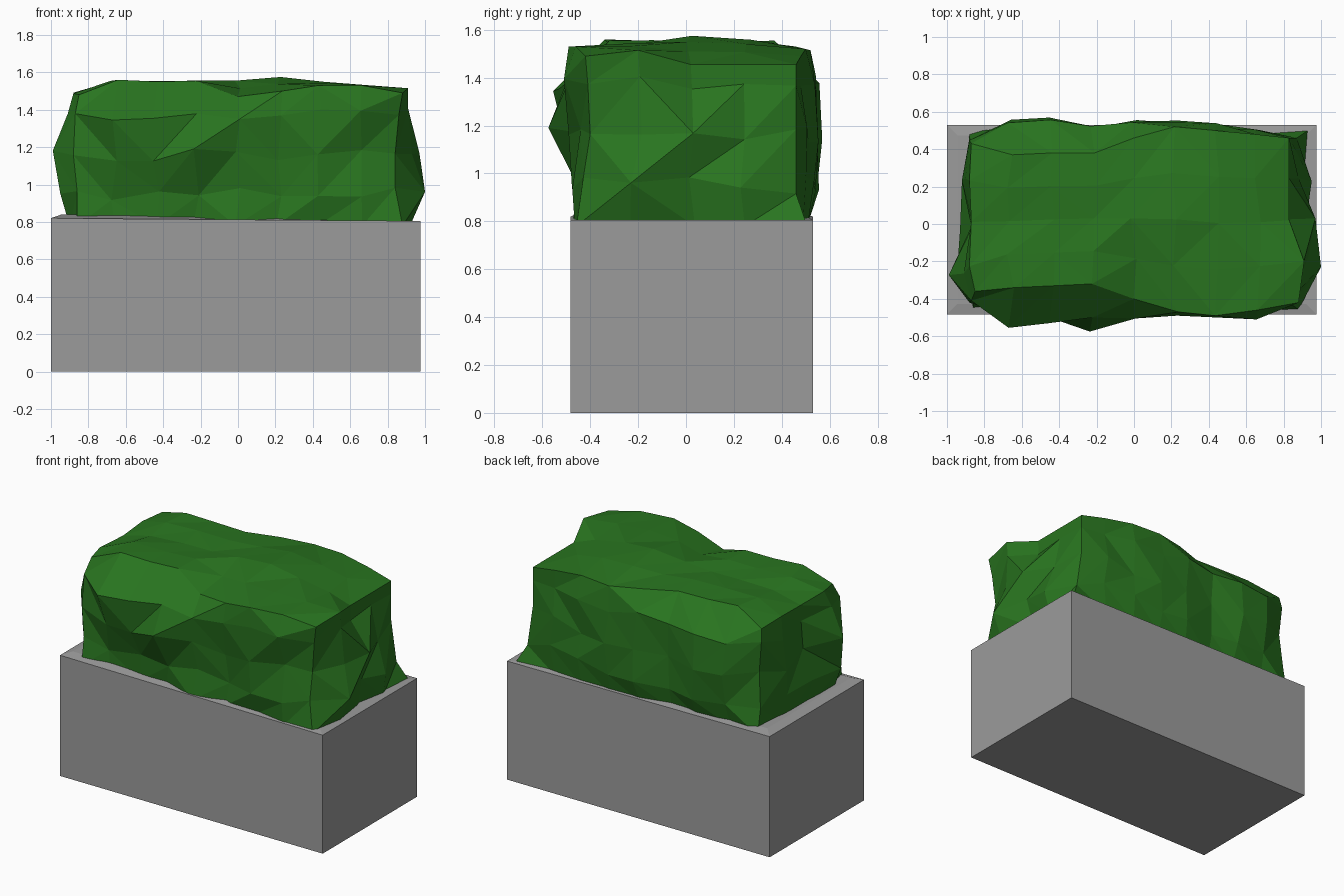
import bpy
import bmesh
import random

random.seed(11)

default_cube = bpy.data.objects.get("Cube")
if default_cube:
    bpy.data.objects.remove(default_cube, do_unlink=True)


def make_material(name, colour):
    material = bpy.data.materials.new(name)
    material.use_nodes = True
    material.diffuse_color = (*colour, 1)
    shader = material.node_tree.nodes["Principled BSDF"]
    shader.inputs["Base Color"].default_value = (*colour, 1)
    return material


def add_object(name, bm, material):
    bmesh.ops.recalc_face_normals(bm, faces=bm.faces)
    mesh = bpy.data.meshes.new(name)
    bm.to_mesh(mesh)
    bm.free()
    mesh.materials.append(material)
    part = bpy.data.objects.new(name, mesh)
    bpy.context.collection.objects.link(part)
    return part


def wobble(amount):
    return random.uniform(-amount, amount)


stone_grey = make_material("stone grey", (0.33, 0.33, 0.33))
leaf_green = make_material("leaf green", (0.022, 0.178, 0.014))

# Planter: a plain block whose top rises slightly towards one end
LEFT, RIGHT, FRONT, BACK = -1, 0.975, -0.483, 0.53
bm = bmesh.new()
bmesh.ops.create_cube(bm, size=1)
for v in bm.verts:
    is_top, is_left = v.co.z > 0, v.co.x < 0
    v.co.x = LEFT if is_left else RIGHT
    v.co.y = FRONT if v.co.y < 0 else BACK
    v.co.z = (0.82 if is_left else 0.805) if is_top else 0
bm.normal_update()
top_face = max(bm.faces, key=lambda f: f.normal.z)
bmesh.ops.inset_region(bm, faces=[top_face], thickness=0.08)
for v in top_face.verts:
    v.co.z = 0.84 if v.co.x < 0 else 0.805
add_object("planter", bm, stone_grey)

# Hedge: outlines along its length, one value per column of leaves
front_low = [-0.42, -0.49, -0.50, -0.575, -0.48, -0.44, -0.49, -0.44, -0.40]
front_high = [-0.41, -0.555, -0.53, -0.50, -0.505, -0.49, -0.50, -0.51, -0.41]
front_rim = [-0.36, -0.34, -0.33, -0.32, -0.40, -0.47, -0.49, -0.46, -0.42]
back_bulge = [0.48, 0.56, 0.57, 0.53, 0.58, 0.57, 0.54, 0.51, 0.46]
back_rim = [0.43, 0.37, 0.38, 0.38, 0.46, 0.52, 0.50, 0.48, 0.46]
front_height = [1.48, 1.56, 1.55, 1.555, 1.47, 1.50, 1.53, 1.53, 1.49]
crest_height = [1.48, 1.53, 1.54, 1.54, 1.555, 1.575, 1.55, 1.51, 1.455]
back_height = [1.48, 1.555, 1.545, 1.54, 1.53, 1.515, 1.52, 1.49, 1.455]

# Hedge ends: one row per level, from the bottom up, running front to back
left_end = [[-0.86, -0.90, -0.90, -0.90, -0.88],
            [-0.86, -0.95, -0.93, -0.92, -0.88],
            [-0.88, -0.99, -0.87, -0.92, -0.86],
            [-0.87, -0.91, -0.86, -0.90, -0.88],
            [-0.85, -0.88, -0.87, -0.88, -0.87]]
right_end = [[0.88, 0.92, 0.88, 0.92, 0.94],
             [0.84, 1.0, 0.92, 0.95, 0.87],
             [0.84, 0.93, 0.97, 0.88, 0.83],
             [0.86, 0.91, 0.83, 0.83, 0.83],
             [0.88, 0.91, 0.83, 0.83, 0.83]]
levels = [0.78, 0.95, 1.16, 1.37]
COLUMNS, ROWS, TOP = 8, 4, 4


def front_y(i, k):
    if k < 2:
        return -0.45 + wobble(0.03)
    return (front_low, front_high, front_rim)[k - 2][i]


def back_y(i, k):
    if k == 0:
        return 0.49 + wobble(0.02)
    if k == TOP:
        return back_rim[i]
    if i == COLUMNS:
        return back_bulge[i]
    return back_bulge[i] - random.uniform(0, 0.04)


def top_z(i, j):
    heights = front_height[i], crest_height[i], back_height[i]
    if j % 2 == 0:
        return heights[j // 2]
    if i == COLUMNS:
        return 1.515 if j == 1 else heights[2]
    return (heights[j // 2] + heights[j // 2 + 1]) / 2 + random.uniform(0, 0.015)


def hedge_point(i, j, k):
    """Place a surface point for a given column, row and level."""
    low, high = front_y(i, k), back_y(i, k)
    spread = (0, 0.17, 0.47, 0.75, 1)[j] if i == 0 else j / ROWS
    y = low + (high - low) * spread
    if i == 0:
        x = left_end[k][j]
    elif i == COLUMNS:
        x = right_end[k][j]
    else:
        x = -0.88 + 0.22 * i + wobble(0.02)
    if k == TOP:
        z = top_z(i, j)
    else:
        z = levels[k] + (wobble(0.035) if k else 0)
    return x, y, z


bm = bmesh.new()
points = {}


def vert(key):
    if key not in points:
        points[key] = bm.verts.new(hedge_point(*key))
    return points[key]


def add_sheet(count_a, count_b, key):
    """Skin one side of the hedge with triangles on random diagonals."""
    for a in range(count_a):
        for b in range(count_b):
            quad = [vert(key(a + da, b + db))
                    for da, db in ((0, 0), (1, 0), (1, 1), (0, 1))]
            if random.random() < 0.5:
                quad = quad[1:] + quad[:1]
            bm.faces.new((quad[0], quad[1], quad[2]))
            bm.faces.new((quad[0], quad[2], quad[3]))


for k in (0, TOP):
    add_sheet(COLUMNS, ROWS, lambda a, b: (a, b, k))
for j in (0, ROWS):
    add_sheet(COLUMNS, TOP, lambda a, b: (a, j, b))
for i in (0, COLUMNS):
    add_sheet(ROWS, TOP, lambda a, b: (i, a, b))
add_object("hedge", bm, leaf_green)
